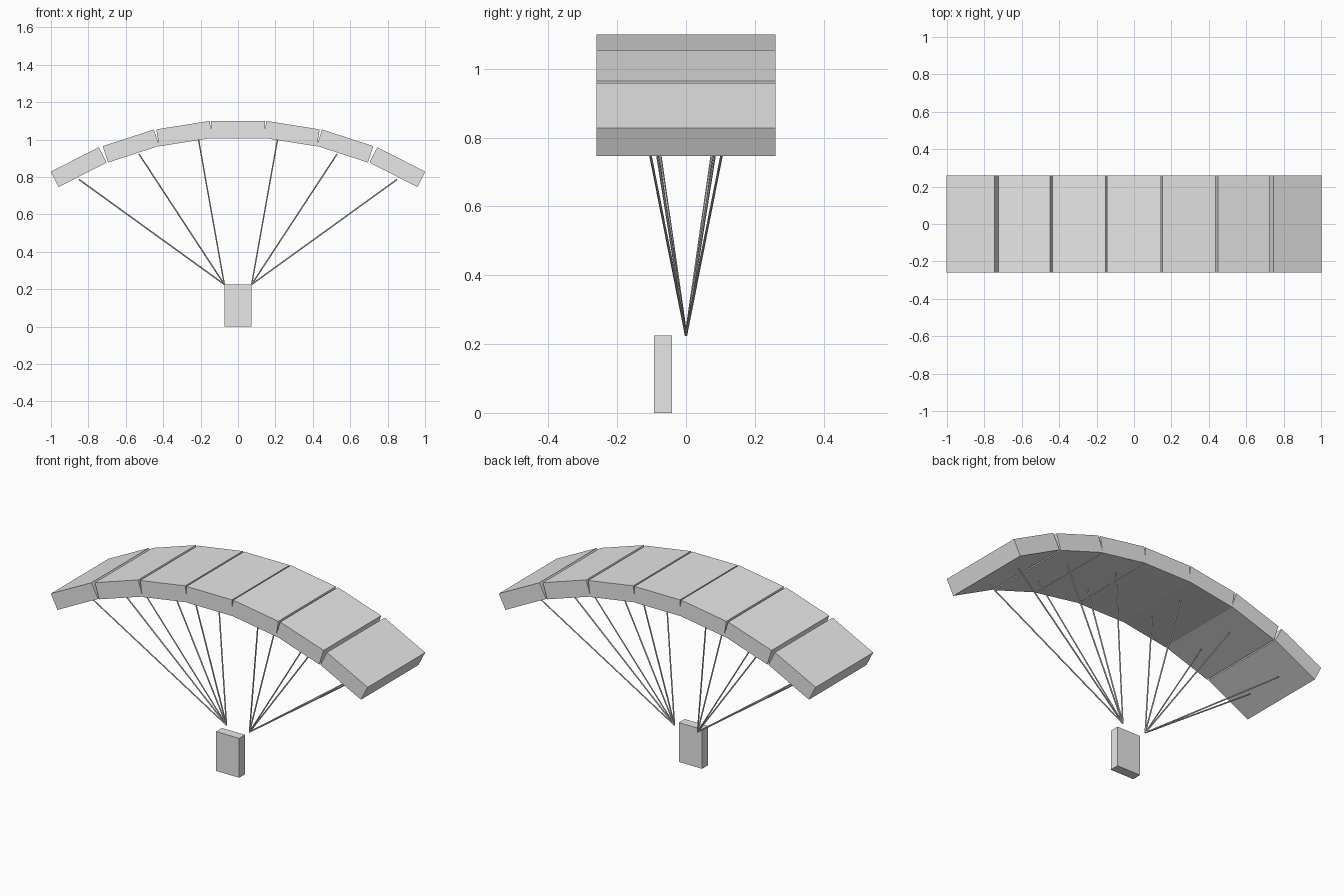
import bpy, bmesh, math
from mathutils import Matrix, Vector

cube = bpy.data.objects.get("Cube")
if cube:
    bpy.data.objects.remove(cube, do_unlink=True)

grey = bpy.data.materials.new("plain grey")
grey.use_nodes = True
grey.diffuse_color = (0.8, 0.8, 0.8, 1)
grey.node_tree.nodes["Principled BSDF"].inputs["Base Color"].default_value = (0.8, 0.8, 0.8, 1)


def add_object(name, bm):
    mesh = bpy.data.meshes.new(name)
    bm.to_mesh(mesh)
    bm.free()
    mesh.materials.append(grey)
    obj = bpy.data.objects.new(name, mesh)
    bpy.context.collection.objects.link(obj)
    return obj


def box(name, centre, size, tilt=0.0):
    """Box tilted about the y axis by an angle in degrees."""
    bm = bmesh.new()
    bmesh.ops.create_cube(bm, size=1, matrix=Matrix.Diagonal((*size, 1)))
    obj = add_object(name, bm)
    obj.location = centre
    obj.rotation_euler.y = math.radians(tilt)
    return obj


def cord(name, start, end, radius=0.0038):
    """Thin straight six-sided rod between two points."""
    a, b = Vector(start), Vector(end)
    axis = b - a
    bm = bmesh.new()
    bmesh.ops.create_cone(bm, cap_ends=True, segments=6, radius1=radius,
                          radius2=radius, depth=axis.length)
    obj = add_object(name, bm)
    obj.location = (a + b) / 2
    obj.rotation_euler = axis.to_track_quat('Z', 'Y').to_euler()
    return obj


# Canopy: seven equal panels fanned along an arch
PANEL = (0.288, 0.52, 0.092)
box("canopy_panel_centre", (0, 0, 1.053), PANEL)
side_panels = [("inner", 0.287, 1.032, 9),
               ("middle", 0.572, 0.966, 18),
               ("outer", 0.852, 0.853, 27)]

# Cord tops, in the same order as the side panels
cord_tops = [("inner", 0.211, 1.0), ("middle", 0.53, 0.924), ("outer", 0.85, 0.787)]

for side, s in (("left", 1), ("right", -1)):
    for label, x, z, tilt in side_panels:
        box(f"canopy_panel_{label}_{side}", (s * x, 0, z), PANEL, s * tilt)
    # Cords gather at one point on each side of the pack
    for label, x, z in cord_tops:
        for end, y in (("front", -0.111), ("back", 0.111)):
            cord(f"cord_{label}_{end}_{side}", (s * 0.073, 0, 0.226), (s * x, y, z))

# Pack hanging below, a little forward of the cords
box("pack", (0, -0.067, 0.1125), (0.146, 0.053, 0.225))
